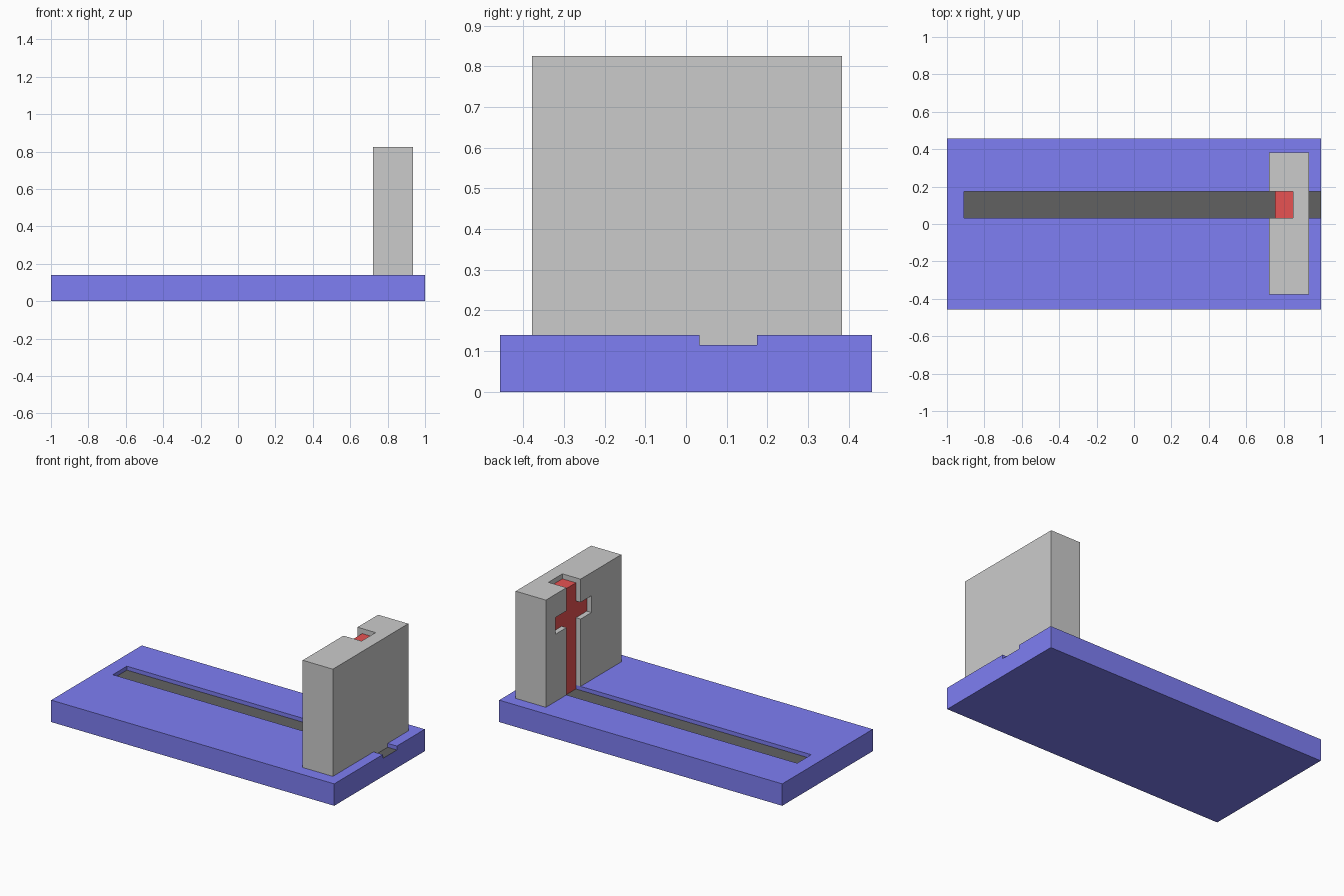
import bpy

if "Cube" in bpy.data.objects:
    bpy.data.objects.remove(bpy.data.objects["Cube"])


def material(name, rgb):
    m = bpy.data.materials.new(name)
    m.diffuse_color = (*rgb, 1)
    m.use_nodes = True
    m.node_tree.nodes["Principled BSDF"].inputs["Base Color"].default_value = m.diffuse_color
    return m


def prism(name, profile, x0, x1, *mats):
    """Extrude a closed (y, z) profile along x."""
    n = len(profile)
    verts = [(x, y, z) for x in (x0, x1) for y, z in profile]
    faces = [tuple(reversed(range(n))), tuple(range(n, 2 * n))]
    faces += [(i, (i + 1) % n, n + (i + 1) % n, n + i) for i in range(n)]
    me = bpy.data.meshes.new(name)
    me.from_pydata(verts, [], faces)
    for m in mats:
        me.materials.append(m)
    ob = bpy.data.objects.new(name, me)
    bpy.context.collection.objects.link(ob)
    return ob


def cut(ob, cutter):
    """Subtract the cutter, bake the result and remove the cutter."""
    cutter.hide_render = True
    mod = ob.modifiers.new("cut", 'BOOLEAN')
    mod.operation = 'DIFFERENCE'
    mod.solver = 'EXACT'
    mod.object = cutter
    dg = bpy.context.evaluated_depsgraph_get()
    baked = bpy.data.meshes.new_from_object(ob.evaluated_get(dg))
    ob.modifiers.clear()
    ob.data = baked
    bpy.data.objects.remove(cutter)


def rect(y0, y1, z0, z1):
    return [(y0, z0), (y1, z0), (y1, z1), (y0, z1)]


def cross(z0, z1):
    """Cross outline: post between G0 and G1, arms reaching A0 and A1."""
    return [(G0, z0), (G1, z0), (G1, .57), (A1, .57), (A1, .677), (G1, .677),
            (G1, z1), (G0, z1), (G0, .677), (A0, .677), (A0, .57), (G0, .57)]


G0, G1 = .033, .175      # groove and cross post
A0, A1 = -.077, .287     # cross arms
TOP, FLOOR = .14, .115   # slab top and groove floor

blue = material("blue", (.21, .21, .9))
dark = material("dark", (.12, .12, .12))
red = material("red", (.8, .085, .085))

# base slab with a long groove, open at the right end, dark floor
base = prism("base_slab", rect(-.457, .457, 0, TOP), -1, 1, blue, dark)
cut(base, prism("groove_cutter", rect(G0, G1, FLOOR, .3), -.908, 1.1))
for p in base.data.polygons:
    p.material_index = int(p.normal.z > .9 and abs(p.center.z - FLOOR) < .005)

# upright block with a tongue in the groove and a cross-shaped pocket
block = prism("upright_block",
              [(-.378, TOP), (G0, TOP), (G0, FLOOR), (G1, FLOOR), (G1, TOP),
               (.383, TOP), (.383, .825), (-.378, .825)], .722, .935)
cut(block, prism("pocket_cutter", cross(.05, .95), .6, .85))

# red cross set back inside the pocket
prism("cross_insert", cross(FLOOR, .793), .755, .85, red)
